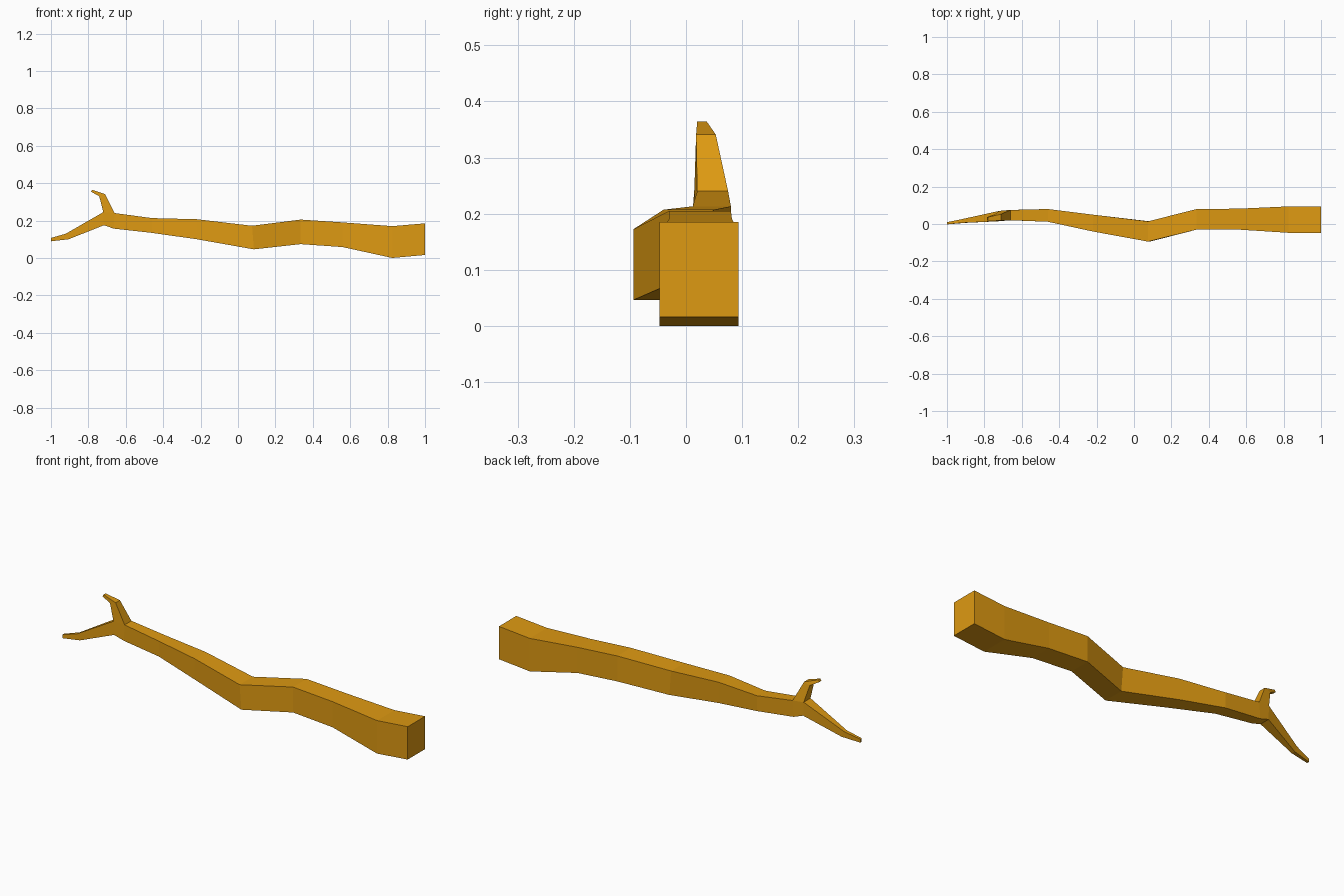
import bpy
import bmesh

cube = bpy.data.objects.get("Cube")
if cube:
    bpy.data.objects.remove(cube, do_unlink=True)

# One flat wood colour
wood = bpy.data.materials.new("golden_wood")
wood.use_nodes = True
colour = (0.73, 0.32, 0.006, 1)
wood.diffuse_color = colour
wood.node_tree.nodes["Principled BSDF"].inputs["Base Color"].default_value = colour

# Sections: upper x, upper z, lower x, lower z, front y, back y
TRUNK = [
    (1, .185, 1, .016, -.047, .094),
    (.825, .17, .825, 0, -.047, .094),
    (.56, .19, .56, .058, -.03, .082),
    (.335, .205, .335, .074, -.03, .08),
    (.075, .172, .085, .046, -.094, .014),
    (-.22, .207, -.22, .10, -.04, .05),
    (-.46, .213, -.46, .134, .012, .08),
    (-.66, .24, -.665, .157, .02, .075),
]
LOWER_TWIG = [
    (-.72, .245, -.717, .175, .015, .07),
    (-.92, .13, -.905, .10, .006, .026),
    (-1, .107, -1, .089, -.002, .01),
]
UPPER_TWIG = [
    (-.71, .341, -.742, .33, .018, .053),
    (-.78, .364, -.786, .354, .02, .037),
]

bm = bmesh.new()


def ring(section):
    ux, uz, lx, lz, front, back = section
    return [bm.verts.new(p) for p in
            ((ux, front, uz), (ux, back, uz), (lx, back, lz), (lx, front, lz))]


def bridge(a, b, skip=None):
    for i in range(4):
        if i != skip:
            j = (i + 1) % 4
            bm.faces.new((a[i], a[j], b[j], b[i]))


# Trunk and lower twig run as one tapering beam, open on top at the fork
rings = [ring(s) for s in TRUNK + LOWER_TWIG]
fork = len(TRUNK) - 1
for i in range(len(rings) - 1):
    bridge(rings[i], rings[i + 1], 0 if i == fork else None)
bm.faces.new(rings[0])
bm.faces.new(rings[-1])

# Upper twig grows out of the opening
base, after = rings[fork], rings[fork + 1]
previous = [base[0], base[1], after[1], after[0]]
for section in UPPER_TWIG:
    current = ring(section)
    bridge(previous, current)
    previous = current
bm.faces.new(previous)

bmesh.ops.recalc_face_normals(bm, faces=bm.faces)
mesh = bpy.data.meshes.new("forked_branch")
bm.to_mesh(mesh)
bm.free()
mesh.materials.append(wood)
branch = bpy.data.objects.new("forked_branch", mesh)
bpy.context.collection.objects.link(branch)
